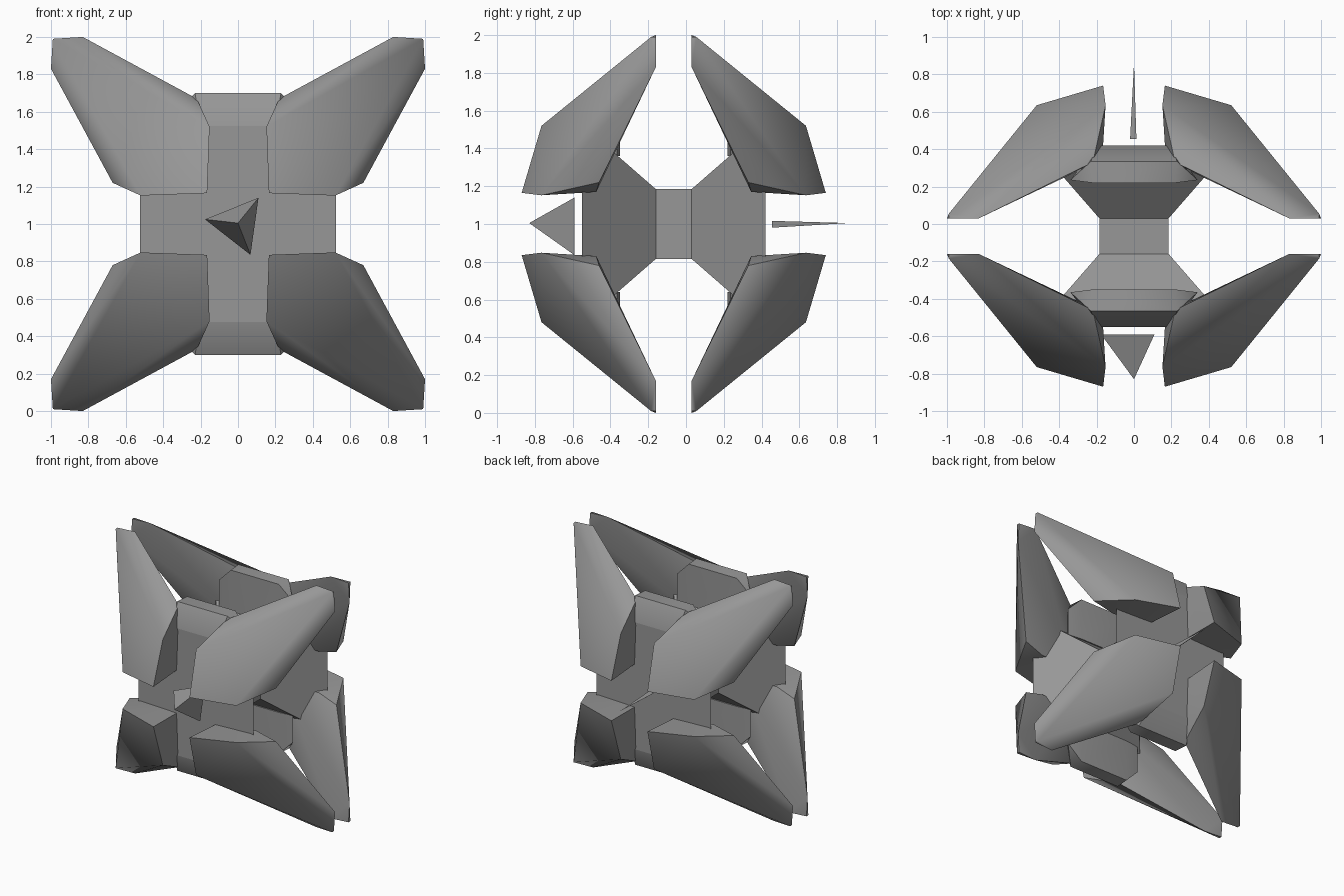
import bpy, bmesh
from math import radians, sin, cos
from itertools import product

if "Cube" in bpy.data.objects:
    bpy.data.objects.remove(bpy.data.objects["Cube"])

YC, ZC = -0.065, 1.0   # symmetry centre of the hull

# Dark grey finish shared by all parts
grey = bpy.data.materials.new("dark_grey")
grey.diffuse_color = (0.31, 0.31, 0.31, 1)
grey.use_nodes = True
grey.node_tree.nodes["Principled BSDF"].inputs["Base Color"].default_value = grey.diffuse_color


def hull(name, pts, smooth=None):
    """Convex solid through the given points."""
    bm = bmesh.new()
    for p in pts:
        bm.verts.new(p)
    r = bmesh.ops.convex_hull(bm, input=bm.verts)
    loose = {g for g in r["geom_interior"] + r["geom_unused"] if isinstance(g, bmesh.types.BMVert)}
    bmesh.ops.delete(bm, geom=list(loose), context='VERTS')
    bmesh.ops.dissolve_limit(bm, angle_limit=radians(1), verts=bm.verts, edges=bm.edges)
    bmesh.ops.recalc_face_normals(bm, faces=bm.faces)
    me = bpy.data.meshes.new(name)
    bm.to_mesh(me)
    bm.free()
    me.materials.append(grey)
    ob = bpy.data.objects.new(name, me)
    bpy.context.collection.objects.link(ob)
    if smooth:
        bpy.ops.object.select_all(action='DESELECT')
        ob.select_set(True)
        bpy.context.view_layer.objects.active = ob
        bpy.ops.object.shade_smooth_by_angle(angle=radians(smooth))
    return ob


def place(p, sx=1, sy=1, sz=1):
    """(x, outward depth, height from centre) to world."""
    return (sx * p[0], YC + sy * p[1], ZC + sz * p[2])


# Armour wing: half outline, mirrored across its own diagonal (x <-> height)
half = [(0.165, 0.805, 0.165), (0.52, 0.70, 0.152), (0.67, 0.395, 0.22),
        (1.0, 0.095, 0.83), (0.99, 0.12, 0.99), (0.99, 0.095, 0.99),
        (0.18, 0.42, 0.18), (0.50, 0.41, 0.17)]
wing = set(half) | {(z, y, x) for x, y, z in half}
for sx, sy, sz in product((1, -1), repeat=3):
    name = "wing_%s_%s_%s" % ("back" if sy > 0 else "front",
                              "upper" if sz > 0 else "lower",
                              "right" if sx > 0 else "left")
    hull(name, [place(p, sx, sy, sz) for p in wing], 50)

# Central core
quad = list(product((1, -1), repeat=2))
hull("core", [place((0.185 * a, 0.095 * s, 0.185 * b)) for a, b in quad for s in (1, -1)])

# Front and back bodies: flared pyramid with a bevelled block above and below
flare = [(0.185, 0.095, 0.185), (0.525, 0.485, 0.525)]
block = [(0.22, 0.285, 0.70), (0.23, 0.40, 0.70), (0.20, 0.485, 0.53),
         (0.34, 0.30, 0.58), (0.34, 0.30, 0.36), (0.22, 0.285, 0.36), (0.20, 0.48, 0.40)]
for sy, side in ((-1, "front"), (1, "back")):
    hull(side + "_body", [place(p, a, sy, b) for p in flare for a, b in quad])
    for sz, level in ((1, "upper"), (-1, "lower")):
        hull(side + "_" + level + "_block",
             [place(p, a, sy, sz) for p in block for a in (1, -1)], 50)


# Nose pyramid and thin tail spike
def spike(name, r, y0, y1, start):
    ring = [(r * cos(radians(start + 120 * i)), y0, ZC + r * sin(radians(start + 120 * i)))
            for i in range(3)]
    hull(name, ring + [(0, y1, ZC + 0.005)])


spike("nose_pyramid", 0.178, -0.59, -0.83, 52)
spike("tail_spike", 0.021, 0.455, 0.86, 52)
